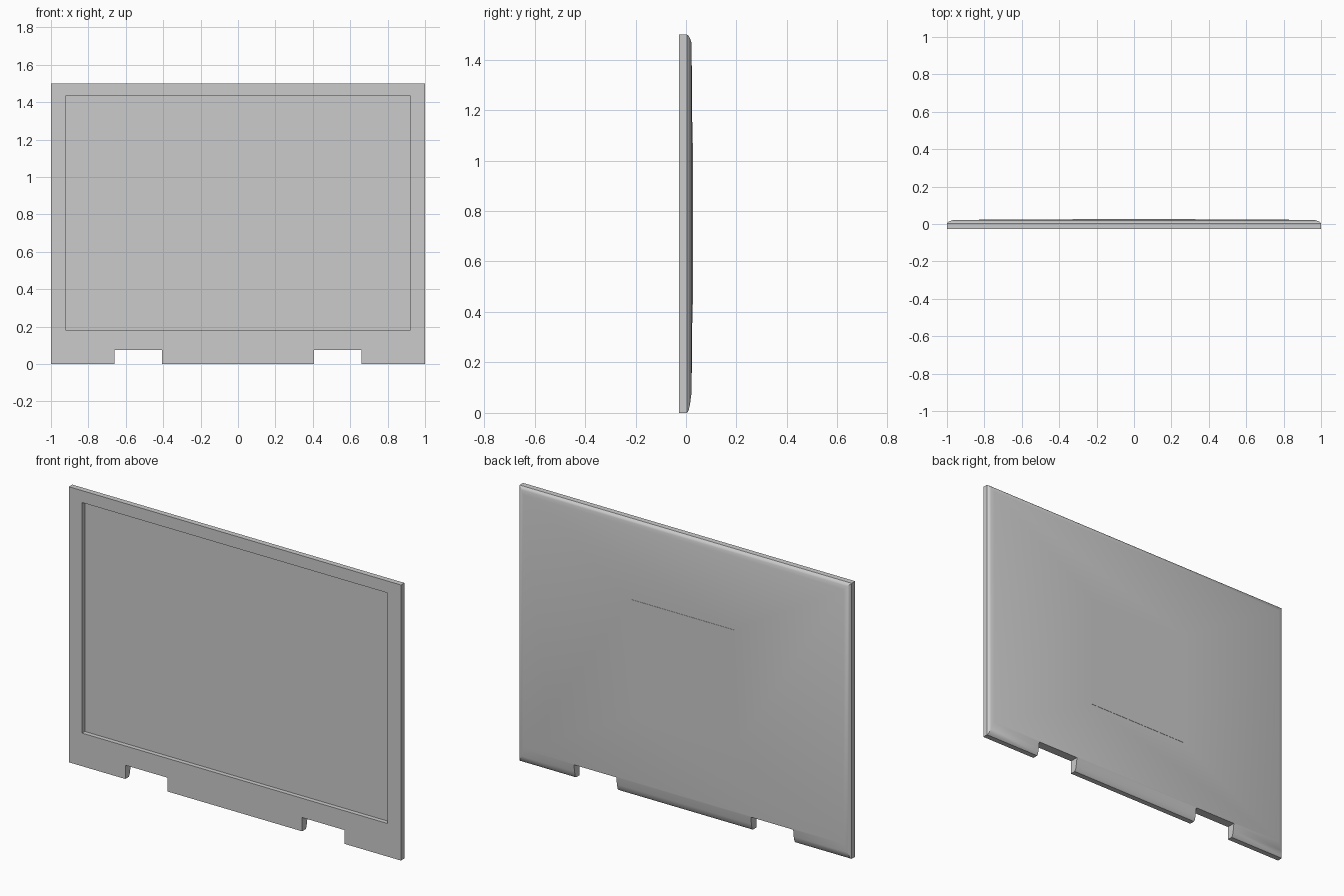
import bpy
import bmesh
from math import radians

cube = bpy.data.objects.get("Cube")
if cube:
    bpy.data.objects.remove(cube, do_unlink=True)

HEIGHT = 1.5
BACK = 0.027

grey = bpy.data.materials.new("light grey plastic")
grey.use_nodes = True
grey.diffuse_color = (0.6, 0.6, 0.6, 1)
grey.node_tree.nodes["Principled BSDF"].inputs["Base Color"].default_value = (0.6, 0.6, 0.6, 1)


def loft(name, rings):
    """Solid through upright rectangles given as (half width, bottom, top, y)."""
    bm = bmesh.new()
    loops = [[bm.verts.new(p) for p in ((-w, y, lo), (w, y, lo), (w, y, hi), (-w, y, hi))]
             for w, lo, hi, y in rings]
    for a, b in zip(loops, loops[1:]):
        for i in range(4):
            j = (i + 1) % 4
            bm.faces.new((a[i], a[j], b[j], b[i]))
    bm.faces.new(loops[0])
    bm.faces.new(loops[-1])
    bmesh.ops.recalc_face_normals(bm, faces=bm.faces)
    mesh = bpy.data.meshes.new(name)
    bm.to_mesh(mesh)
    bm.free()
    mesh.materials.append(grey)
    obj = bpy.data.objects.new(name, mesh)
    bpy.context.collection.objects.link(obj)
    return obj


def select(obj):
    bpy.ops.object.select_all(action='DESELECT')
    obj.select_set(True)
    bpy.context.view_layer.objects.active = obj


def cut(target, cutter):
    """Subtract the cutter and throw it away."""
    cutter.hide_render = True
    mod = target.modifiers.new("cut", 'BOOLEAN')
    mod.operation = 'DIFFERENCE'
    mod.solver = 'EXACT'
    mod.object = cutter
    select(target)
    bpy.ops.object.modifier_apply(modifier=mod.name)
    bpy.data.objects.remove(cutter, do_unlink=True)


# Lid shell: square front, rounded back rim, longer taper along the bottom
profile = [(-BACK, 0, 0), (0.003, 0, 0), (0.01, 0.006, 0.008),
           (0.016, 0.016, 0.035), (0.022, 0.035, 0.08)]
rings = [(1 - inset, low, HEIGHT - inset, y) for y, inset, low in profile]
rings.append((0.31, 0.43, 1.07, 0.0255))
lid = loft("lid_shell", rings)

# Recessed screen
cut(lid, loft("screen_cutter", [(0.92, 0.18, 1.435, -0.1), (0.92, 0.18, 1.435, -0.003)]))

# Hinge notches
for side in (-1, 1):
    notch = loft("notch_cutter", [(0.1275, -0.1, 0.075, -0.1), (0.1275, -0.1, 0.075, 0.1)])
    notch.location.x = side * 0.5325
    cut(lid, notch)

select(lid)
bpy.ops.object.shade_smooth_by_angle(angle=radians(30))

# Thin square panel on the back
loft("back_panel", [(0.31, 0.43, 1.07, 0.02), (0.31, 0.43, 1.07, BACK)])
